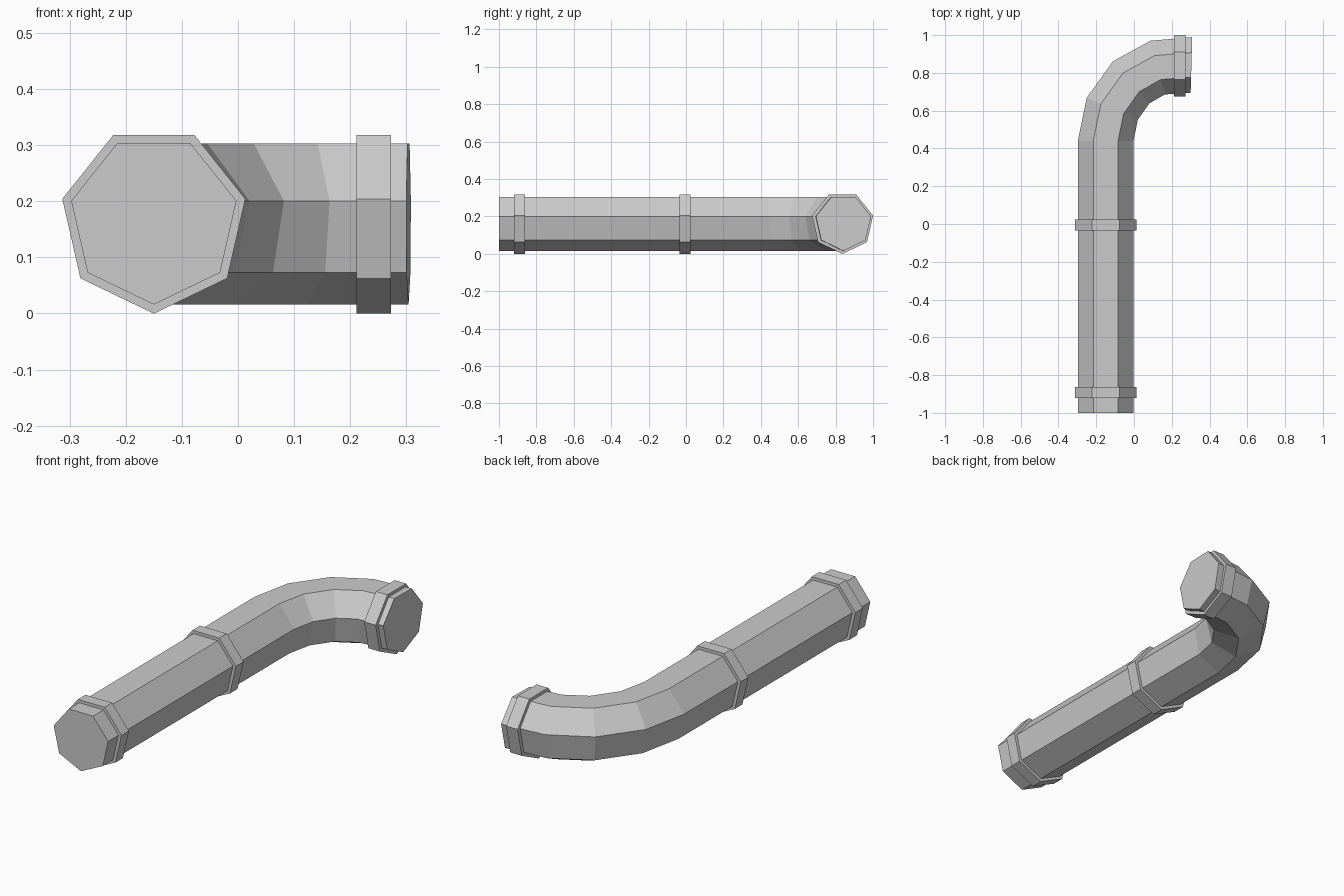
import bpy, bmesh
from math import sin, cos, pi, radians

if "Cube" in bpy.data.objects:
    bpy.data.objects.remove(bpy.data.objects["Cube"])

SIDES, CZ = 7, 0.167


def tube(name, radius, rings):
    """Loft a heptagon (point down) through rings of (x, y, heading in degrees)."""
    bm = bmesh.new()
    loops = []
    for x, y, deg in rings:
        a = radians(deg)
        loop = []
        for i in range(SIDES):
            t = -pi / 2 + 2 * pi * i / SIDES
            side = radius * cos(t)
            loop.append(bm.verts.new((x + side * cos(a), y + side * sin(a),
                                      CZ + radius * sin(t))))
        loops.append(loop)
    for a, b in zip(loops, loops[1:]):
        for i in range(SIDES):
            j = (i + 1) % SIDES
            bm.faces.new((a[i], a[j], b[j], b[i]))
    bm.faces.new(loops[0])
    bm.faces.new(loops[-1][::-1])
    bmesh.ops.recalc_face_normals(bm, faces=bm.faces)
    mesh = bpy.data.meshes.new(name)
    bm.to_mesh(mesh)
    bm.free()
    obj = bpy.data.objects.new(name, mesh)
    bpy.context.collection.objects.link(obj)
    return obj


# Pipe: straight run, then a bend to the right
tube("pipe", 0.151, [
    (-0.15, -1.0, 0), (-0.15, 0.44, 0), (-0.115, 0.61, -23),
    (-0.015, 0.75, -49), (0.125, 0.828, -75), (0.304, 0.842, -91.6)])

# Collars on the straight run and at the bent end
tube("front_collar", 0.1673, [(-0.15, -0.92, 0), (-0.15, -0.862, 0)])
tube("middle_collar", 0.1673, [(-0.15, -0.035, 0), (-0.15, 0.024, 0)])
tube("end_collar", 0.1673, [(0.211, 0.837, -90), (0.273, 0.837, -90)])
